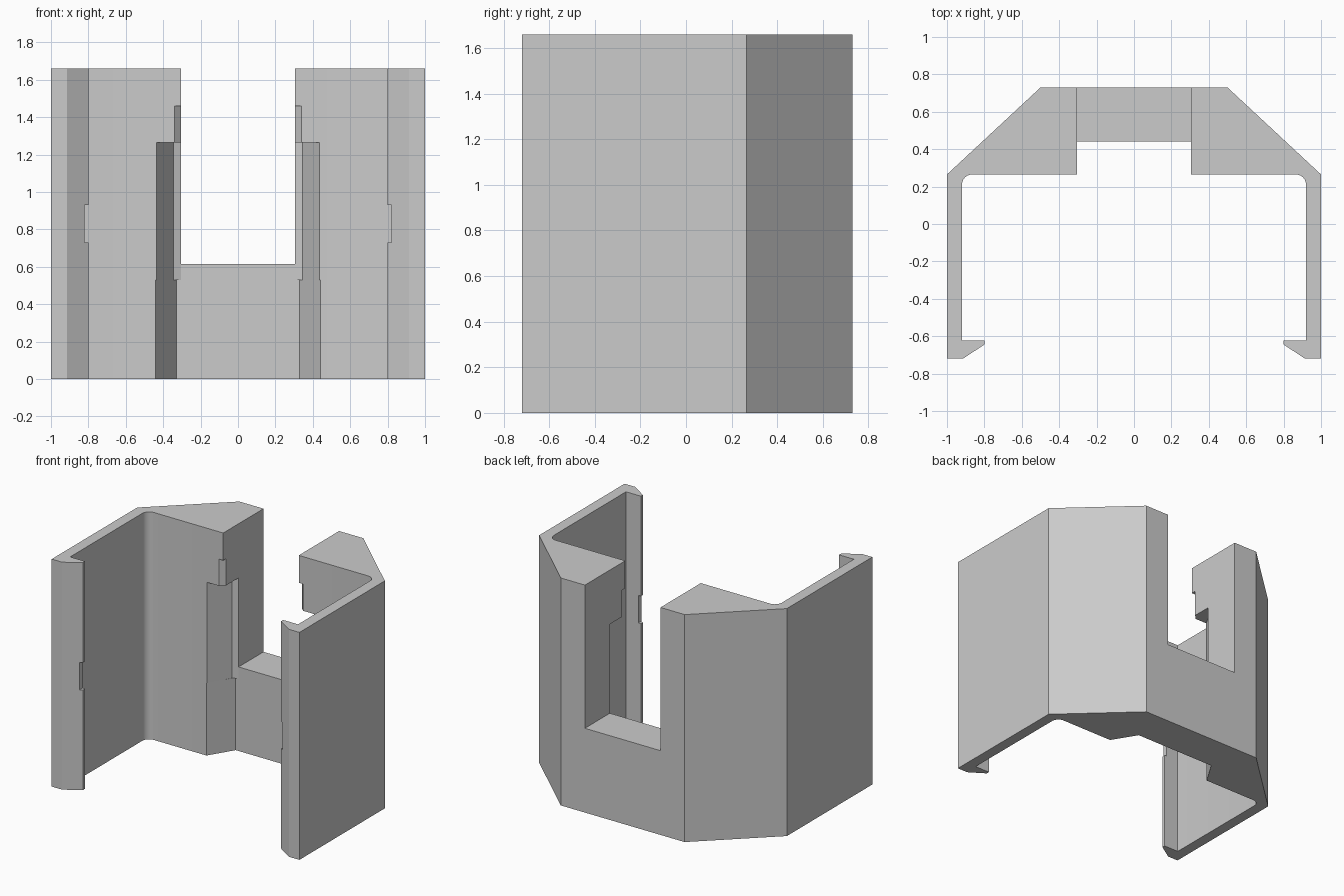
import bpy, bmesh, math

HEIGHT = 1.66
cube = bpy.data.objects.get("Cube")
if cube:
    bpy.data.objects.remove(cube, do_unlink=True)

grey = bpy.data.materials.new("plain grey")
grey.use_nodes = True
colour = (0.6, 0.6, 0.6, 1)
grey.diffuse_color = colour
grey.node_tree.nodes["Principled BSDF"].inputs["Base Color"].default_value = colour


def prism(name, half, z0, z1):
    """Extrude a profile given by its right half, mirrored across x = 0."""
    outline = half + [(-x, y) for x, y in reversed(half)]
    bm = bmesh.new()
    face = bm.faces.new([bm.verts.new((x, y, z0)) for x, y in outline])
    top = bmesh.ops.extrude_face_region(bm, geom=[face])["geom"]
    verts = [v for v in top if isinstance(v, bmesh.types.BMVert)]
    bmesh.ops.translate(bm, verts=verts, vec=(0, 0, z1 - z0))
    bmesh.ops.recalc_face_normals(bm, faces=bm.faces)
    mesh = bpy.data.meshes.new(name)
    bm.to_mesh(mesh)
    bm.free()
    mesh.materials.append(grey)
    obj = bpy.data.objects.new(name, mesh)
    bpy.context.collection.objects.link(obj)
    return obj


# Clip body: thick chamfered back, thin side walls and hooked lips
r = 0.055
fillet = [(0.92 - r + r * math.cos(a), 0.265 - r + r * math.sin(a))
          for a in (math.radians(15 * i) for i in range(7))]
body = prism("clip_body", [
    (0.5, 0.73), (1, 0.265), (1, -0.72), (0.915, -0.72), (0.8, -0.645),
    (0.8, -0.622), (0.925, -0.622), *fillet, (0.4, 0.265)][:6]
    + [(0.92, -0.622), *fillet, (0.44, 0.265)], 0, HEIGHT)

cutters = [
    # Open slot in the back
    prism("slot_cutter", [(0.305, 0.1), (0.305, 0.9)], 0.615, 2),
    # Tapered groove, slightly wider above its step
    prism("lower_groove_cutter",
          [(0.44, 0.2), (0.44, 0.265), (0.33, 0.445)], -0.1, 0.53),
    prism("upper_groove_cutter",
          [(0.435, 0.2), (0.435, 0.265), (0.345, 0.425), (0.305, 0.442)], 0.53, 1.265),
    # Small chamfers on the slot corners above the groove
    prism("corner_cutter",
          [(0.34, 0.2), (0.34, 0.265), (0.305, 0.3)], 1.2, 1.46),
    # Notches in the lip tips
    prism("lip_notch_cutter", [(0.82, -0.9), (0.82, -0.5)], 0.73, 0.93),
]

bpy.context.view_layer.objects.active = body
for cutter in cutters:
    cutter.hide_render = True
    mod = body.modifiers.new(cutter.name, 'BOOLEAN')
    mod.operation = 'DIFFERENCE'
    mod.solver = 'EXACT'
    mod.object = cutter
    bpy.ops.object.modifier_apply(modifier=mod.name)
    bpy.data.objects.remove(cutter, do_unlink=True)

bpy.ops.object.select_all(action='DESELECT')
body.select_set(True)
bpy.ops.object.shade_smooth_by_angle(angle=math.radians(20))
